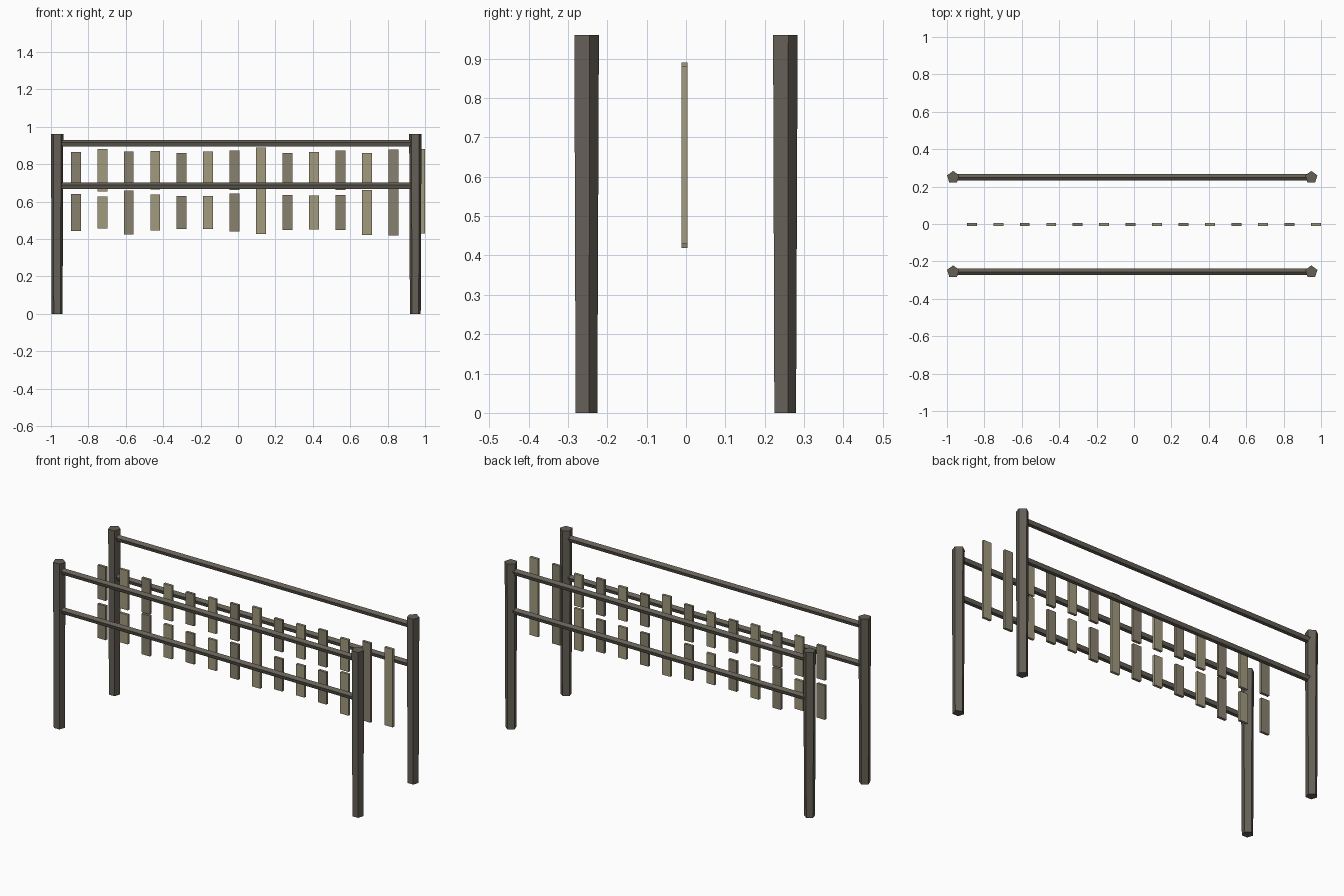
import bpy
from math import pi

if "Cube" in bpy.data.objects:
    bpy.data.objects.remove(bpy.data.objects["Cube"])

Y0 = -0.0033                 # pentagon posts shift the centre line slightly
POST_X = (-0.967, 0.948)
POST_Y = (Y0 - 0.2525, Y0 + 0.2525)


def material(name, rgb):
    m = bpy.data.materials.new(name)
    m.diffuse_color = (*rgb, 1)
    m.use_nodes = True
    m.node_tree.nodes["Principled BSDF"].inputs["Base Color"].default_value = m.diffuse_color
    return m


dark_wood = material("dark_wood", (0.13, 0.115, 0.093))
slat_woods = [material("slat_brown", (0.25, 0.22, 0.155)),
              material("slat_tan", (0.36, 0.325, 0.21))]


def finish(name, mat):
    ob = bpy.context.object
    ob.name = name
    ob.data.materials.append(mat)
    return ob


# five-sided posts, slightly wider at the top
for x in POST_X:
    for y in POST_Y:
        bpy.ops.mesh.primitive_cone_add(vertices=5, radius1=0.0305, radius2=0.0345,
                                        depth=0.96, location=(x, y, 0.48))
        finish("post", dark_wood)

# two five-sided rails on each side, ridge upwards
for y in POST_Y:
    for z in (0.683, 0.91):
        bpy.ops.mesh.primitive_cylinder_add(
            vertices=5, radius=0.0187, depth=POST_X[1] - POST_X[0],
            location=(sum(POST_X) / 2, y, z), rotation=(pi / 2, 0, pi / 2))
        finish("rail", dark_wood)

# two rows of hanging slats of uneven length
rows = {
    "upper_slat": (0.768, (.195, .228, .2, .206, .185, .2, .21, .244,
                           .185, .195, .21, .185, .222, .228)),
    "lower_slat": (0.542, (.198, .171, .235, .192, .176, .176, .203, .23,
                           .187, .182, .187, .24, .246, .224)),
}
for name, (z, heights) in rows.items():
    for i, h in enumerate(heights):
        bpy.ops.mesh.primitive_cube_add(size=1, location=(-0.867 + 0.1415 * i, Y0, z))
        ob = finish(name, slat_woods[i % 2])
        ob.scale = (0.053, 0.015, h)
